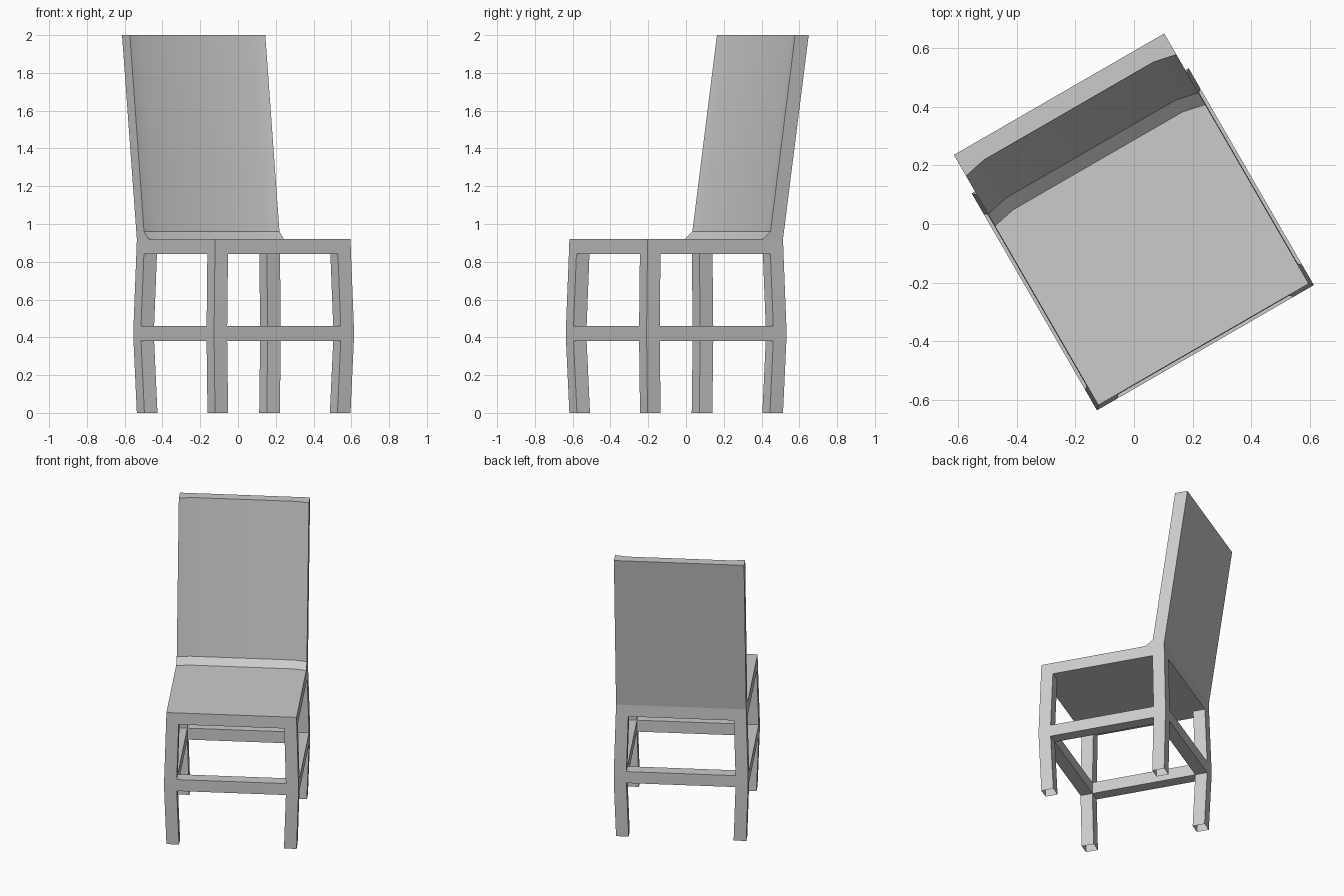
import bpy, bmesh, math

if "Cube" in bpy.data.objects:
    bpy.data.objects.remove(bpy.data.objects["Cube"])

T = 0.08            # bar thickness
CY = -0.06          # depth centre of the frame
LEVELS = [(0, .414), (.38, .427), (.46, .427), (.84, .416), (.92, .414)]  # height, half width


def finish(name, bm):
    bmesh.ops.remove_doubles(bm, verts=bm.verts, dist=1e-5)
    bmesh.ops.recalc_face_normals(bm, faces=bm.faces)
    me = bpy.data.meshes.new(name)
    bm.to_mesh(me)
    bm.free()
    ob = bpy.data.objects.new(name, me)
    bpy.context.collection.objects.link(ob)
    ob.rotation_euler.z = math.radians(30)
    bpy.ops.object.select_all(action='DESELECT')
    ob.select_set(True)
    bpy.context.view_layer.objects.active = ob
    bpy.ops.object.shade_smooth_by_angle(angle=math.radians(30))
    return ob


# Frame: legs, stretchers and seat slab as filled cells of a 3 x 3 x 4 lattice
def filled(c):
    i, j, k = c
    if not (0 <= i < 3 and 0 <= j < 3 and 0 <= k < 4):
        return False
    leg = i != 1 and j != 1
    stretcher = k == 1 and (i, j) != (1, 1)
    return leg or stretcher or k == 3


def lattice(i, j, k):
    z, h = LEVELS[k]
    s = (-h, T - h, h - T, h)
    return (s[i], CY + s[j], z)


bm = bmesh.new()
for i in range(3):
    for j in range(3):
        for k in range(4):
            c = (i, j, k)
            if not filled(c):
                continue
            for axis in range(3):
                for side in (0, 1):
                    n = list(c)
                    n[axis] += 2 * side - 1
                    # feet are open, seat top belongs to the seat shell
                    if filled(n) or (axis == 2 and n[2] in (-1, 4)):
                        continue
                    a, b = [x for x in range(3) if x != axis]
                    quad = []
                    for da, db in ((0, 0), (1, 0), (1, 1), (0, 1)):
                        p = list(c)
                        p[axis] += side
                        p[a] += da
                        p[b] += db
                        quad.append(bm.verts.new(lattice(*p)))
                    bm.faces.new(quad)
finish("leg_frame", bm)

# Seat top and backrest: side profile swept across, hollowed in the middle
DISH = 0.017
PROFILE = [(-.474, .92, 0), (.231, .92, DISH), (.278, .96, DISH),
           (.428, 2, DISH), (.511, 2, 0), (.354, .92, 0)]  # y, z, dish offset
bm = bmesh.new()
cols = []
for u, dished in ((-.414, 0), (-.334, 1), (.334, 1), (.414, 0)):
    cols.append([bm.verts.new((u, y + d * dished, z)) for y, z, d in PROFILE])
for a, b in zip(cols, cols[1:]):
    for r in range(len(PROFILE) - 1):
        bm.faces.new((a[r], b[r], b[r + 1], a[r + 1]))
for c in (cols[0], cols[-1]):
    bm.faces.new(c[1:])
finish("seat_and_backrest", bm)
